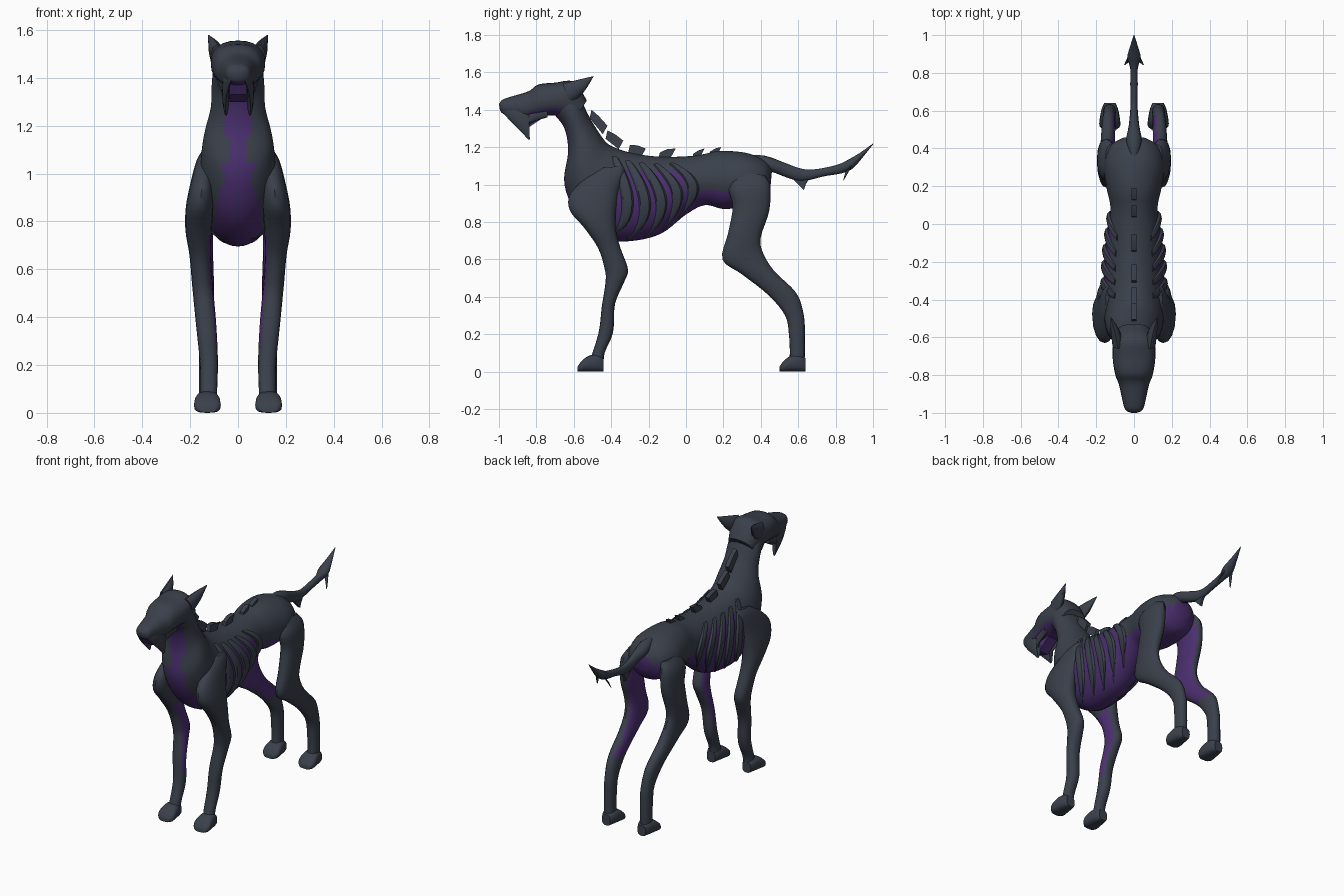
import bpy, bmesh
from math import sin, cos, pi, radians
from mathutils import Vector

cube = bpy.data.objects.get("Cube")
if cube:
    bpy.data.objects.remove(cube)


def material(name, colour):
    m = bpy.data.materials.new(name)
    m.use_nodes = True
    m.diffuse_color = colour
    bsdf = m.node_tree.nodes["Principled BSDF"]
    bsdf.inputs["Base Color"].default_value = colour
    bsdf.inputs["Roughness"].default_value = 0.8
    return m


SLATE = material("dark slate", (0.042, 0.051, 0.070, 1))
PURPLE = material("deep purple", (0.070, 0.028, 0.160, 1))


def finish(name, bm, purple=None, angle=40):
    """Turn a bmesh into an object; faces passing the purple rule get the second material."""
    bmesh.ops.recalc_face_normals(bm, faces=bm.faces)
    for f in bm.faces:
        if purple and purple(f.calc_center_median(), f.normal):
            f.material_index = 1
    mesh = bpy.data.meshes.new(name)
    bm.to_mesh(mesh)
    bm.free()
    mesh.materials.append(SLATE)
    mesh.materials.append(PURPLE)
    ob = bpy.data.objects.new(name, mesh)
    bpy.context.collection.objects.link(ob)
    bpy.ops.object.select_all(action="DESELECT")
    ob.select_set(True)
    bpy.context.view_layer.objects.active = ob
    bpy.ops.object.shade_smooth_by_angle(angle=radians(angle))
    return ob


def smooth(rows, steps):
    """Catmull-Rom interpolation of section rows."""
    out = []
    for i in range(len(rows) - 1):
        quad = zip(rows[max(i - 1, 0)], rows[i], rows[i + 1], rows[min(i + 2, len(rows) - 1)])
        quad = list(quad)
        for k in range(steps):
            t = k / steps
            out.append([b + 0.5 * t * (c - a + t * (2 * a - 5 * b + 4 * c - d + t * (3 * (b - c) + d - a)))
                        for a, b, c, d in quad])
    return out + [list(rows[-1])]


def ring_point(row, a, box=1):
    """Point on a section (y1, z1, y2, z2, x, half width); angle 0 is the first edge."""
    y1, z1, y2, z2, x, w = row
    c, s = cos(a), sin(a)
    c, s = (abs(v) ** box * (1 if v > 0 else -1) for v in (c, s))
    return Vector((x + w * s, (y1 + y2) / 2 + c * (y1 - y2) / 2, (z1 + z2) / 2 + c * (z1 - z2) / 2))


def skin(rings):
    bm = bmesh.new()
    loops = [[bm.verts.new(p) for p in ring] for ring in rings]
    n = len(loops[0])
    for p, q in zip(loops, loops[1:]):
        for i in range(n):
            j = (i + 1) % n
            bm.faces.new((p[i], p[j], q[j], q[i]))
    bm.faces.new(loops[0])
    bm.faces.new(loops[-1])
    return bm


def loft(name, rows, purple=None, side=1, n=16, steps=3, box=1):
    rows = [r if len(r) == 6 else (*r[:4], 0, r[4]) for r in rows]
    rings = [[ring_point((*r[:4], r[4] * side, r[5]), 2 * pi * i / n, box) for i in range(n)]
             for r in smooth(rows, steps)]
    return finish(name, skin(rings), purple)


def plate(name, outline, thick, purple=None):
    """Side outline (y, z) extruded symmetrically in x."""
    return finish(name, skin([[(x, y, z) for y, z in outline] for x in (-thick / 2, thick / 2)]), purple, 25)


# Torso and neck: top edge, bottom edge, half width
TORSO = [(.46, 1.08, .45, .97, .06), (.42, 1.13, .40, .90, .13), (.32, 1.17, .30, .88, .16),
         (.18, 1.18, .20, .87, .145), (.08, 1.16, .10, .89, .125), (-.02, 1.15, 0, .84, .135),
         (-.15, 1.15, -.13, .74, .152), (-.27, 1.165, -.28, .70, .16), (-.36, 1.19, -.42, .71, .162),
         (-.42, 1.22, -.57, .82, .158), (-.46, 1.27, -.65, 1, .145), (-.51, 1.35, -.63, 1.18, .115),
         (-.55, 1.43, -.65, 1.30, .11), (-.58, 1.50, -.70, 1.37, .105)]


def torso_colour(c, n):
    x, y, z = abs(c.x), c.y, c.z
    if y < -.4:  # jagged strip down the throat and breast
        if z > 1.15:
            half = .06
        elif z > 1.06:
            half = .03
        elif z > 1:
            half = .07
        else:
            half = .05 + .05 * min((1 - z) / .15, 1)
        return x < half and (n.y < 0 or n.z < 0)
    if y < 0:
        return z < 1.07
    if y < .28:
        return z < .97
    return z < 1.03


loft("torso", TORSO, torso_colour, n=48, steps=5)

# Ribs wrapping the ribcage
DENSE = smooth([(*r[:4], 0, r[4]) for r in TORSO], 5)


def torso_section(y):
    for a, b in zip(DENSE, DENSE[1:]):
        ya, yb = (a[1 - 1] + a[2]) / 2, (b[0] + b[2]) / 2
        if yb <= y <= ya:
            t = (y - ya) / (yb - ya)
            return [p + t * (q - p) for p, q in zip(a, b)]
    return DENSE[-1]


def rib(name, start, side):
    rings = []
    for k in range(17):
        t = k / 16
        a = radians(38 + 122 * t)
        sec = torso_section(start + .10 * sin(pi * t * .95))
        p = ring_point(sec, a)
        out = Vector((sin(a), 0, cos(a)))
        size = .25 + .75 * sin(pi * min(t * 1.1 + .05, 1)) ** .6 if t < 1 else .15
        rings.append([(side * v.x, v.y, v.z) for v in
                      (p + Vector((0, .033 * size * cos(u), 0)) + out * .018 * size * sin(u)
                       for u in (2 * pi * i / 8 for i in range(8)))])
    finish(name, skin(rings))


# Head with purple palate
loft("head", [(-.53, 1.45, -.60, 1.34, .085), (-.60, 1.55, -.66, 1.36, .11), (-.70, 1.545, -.72, 1.37, .113),
              (-.79, 1.535, -.80, 1.36, .10), (-.84, 1.50, -.86, 1.35, .08), (-.92, 1.475, -.92, 1.36, .064),
              (-.98, 1.455, -.98, 1.38, .048), (-1, 1.43, -.995, 1.40, .022)],
     lambda c, n: n.z < -.6, n=24, steps=4, box=.85)
plate("mouth", [(-.965, 1.39), (-.93, 1.33), (-.85, 1.30), (-.76, 1.36), (-.80, 1.42)], .07, lambda c, n: True)

# Tail with hooked barb and arrow tip
loft("tail", [(.30, 1.16, .34, 1.08, .012), (.42, 1.155, .45, 1.07, .04), (.52, 1.12, .52, 1.045, .028),
              (.60, 1.09, .60, 1.02, .02), (.66, 1.08, .66, 1.025, .018), (.74, 1.09, .74, 1.045, .02),
              (.82, 1.11, .83, 1.06, .02), (.87, 1.135, .89, 1.085, .036), (.93, 1.17, .94, 1.14, .022),
              (1, 1.22, 1, 1.215, .002)])
plate("tail_barb", [(.54, 1.06), (.63, .97), (.64, 1.0), (.67, 1.05)], .016)

# Spine plates along the neck and back
for i, (y, z, tilt) in enumerate([(-.475, 1.33, -.045), (-.39, 1.235, -.03), (-.27, 1.175, -.012),
                                  (-.11, 1.155, .008), (.06, 1.16, .012), (.15, 1.17, .01)]):
    k = 1 if i < 4 else .7
    plate(f"spine_plate_{i + 1}", [(y - .04 * k, z - tilt - .02), (y - .03 * k, z - tilt + .025 * k),
                                   (y + .01, z + .035 * k), (y + .055 * k, z + tilt + .03 * k),
                                   (y + .03 * k, z + tilt - .015)], .028)

# Side outlines of the legs: front edge, back edge, x, half width
FRONT_LEG = [(-.45, 1.09, -.34, 1.10, .135, .015), (-.53, 1.04, -.33, 1.06, .14, .035),
             (-.62, .95, -.36, .96, .15, .05), (-.62, .86, -.375, .86, .16, .058),
             (-.545, .77, -.375, .76, .165, .055), (-.47, .66, -.35, .66, .158, .045),
             (-.435, .55, -.31, .545, .15, .043), (-.43, .48, -.335, .47, .143, .043),
             (-.45, .35, -.38, .36, .132, .042), (-.465, .22, -.39, .21, .122, .038),
             (-.50, .10, -.435, .10, .122, .035), (-.52, .05, -.44, .03, .125, .035)]
HIND_LEG = [(.28, 1.07, .42, 1.05, .125, .025), (.23, .98, .45, .99, .143, .047),
            (.25, .88, .445, .86, .148, .048), (.225, .74, .40, .72, .15, .045),
            (.195, .60, .41, .64, .145, .042), (.30, .52, .47, .54, .14, .04),
            (.44, .41, .59, .42, .135, .036), (.53, .30, .63, .30, .13, .034),
            (.55, .20, .635, .20, .13, .034), (.555, .10, .635, .08, .13, .034),
            (.55, .05, .63, .03, .13, .034)]
PAW = [(-.44, .07, -.44, 0, .03), (-.47, .09, -.47, 0, .043), (-.52, .085, -.52, 0, .053),
       (-.56, .055, -.56, 0, .055), (-.58, .025, -.58, .002, .035)]

for side, label in ((1, "left"), (-1, "right")):
    for i, start in enumerate((-.41, -.32, -.235, -.15, -.065)):
        rib(f"{label}_rib_{i + 1}", start, side)
    # Inner faces of the legs are purple
    loft(f"{label}_front_leg", FRONT_LEG, lambda c, n: n.x * side < -.75 and .3 < c.z < .75, side, steps=4, box=.9)
    loft(f"{label}_hind_leg", HIND_LEG, lambda c, n: n.x * side < -.7 and .42 < c.z < .95, side, steps=4, box=.9)
    for leg, shift in (("front", 0), ("hind", 1.08)):
        loft(f"{label}_{leg}_paw", [(r[0] + shift, r[1], r[2] + shift, r[3], .128, r[4]) for r in PAW],
             side=side, box=.7)
    # Ears, hanging lips with fangs, and tail tip wings
    loft(f"{label}_ear", [(-.66, 1.54, -.62, 1.43, .085, .03), (-.58, 1.56, -.55, 1.49, .10, .024),
                          (-.495, 1.58, -.495, 1.577, .123, .002)], side=side, n=10)
    loft(f"{label}_lip", [(-.99, 1.42, -.985, 1.39, .03, .008), (-.93, 1.43, -.93, 1.33, .048, .014),
                          (-.86, 1.43, -.87, 1.27, .052, .016), (-.84, 1.42, -.835, 1.24, .05, .014),
                          (-.825, 1.42, -.84, 1.32, .056, .015), (-.74, 1.42, -.74, 1.36, .07, .015)], side=side, n=12)
    loft(f"{label}_tail_wing", [(.90, 1.15, .88, 1.09, .012, .012), (.88, 1.09, .855, 1.07, .032, .008),
                                (.845, 1.025, .84, 1.022, .05, .002)], side=side, n=8)
